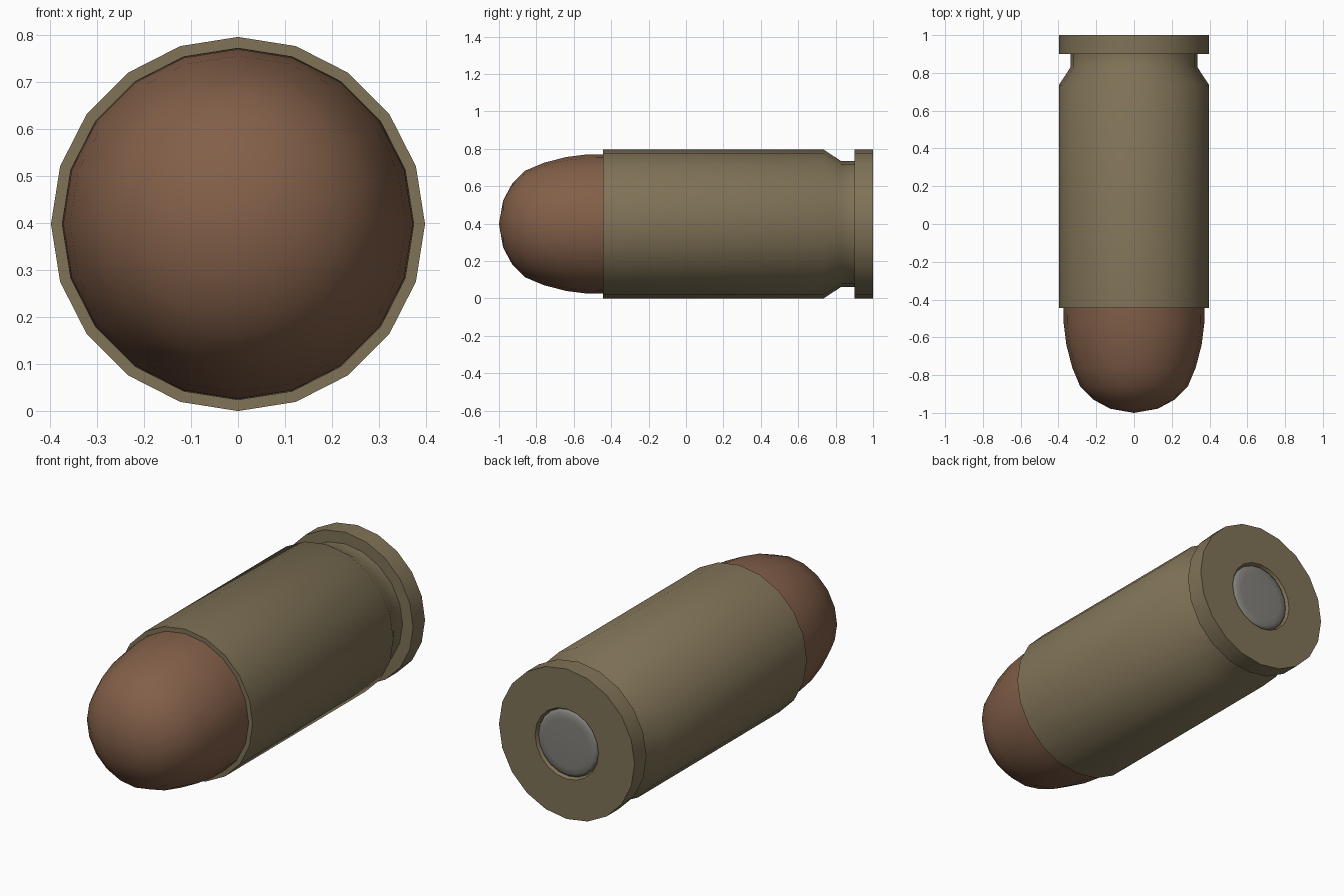
import bpy, bmesh, math

if "Cube" in bpy.data.objects:
    bpy.data.objects.remove(bpy.data.objects["Cube"])

SIDES = 20
AXIS_Z = 0.398


def material(name, rgb):
    m = bpy.data.materials.new(name)
    m.diffuse_color = (*rgb, 1)
    m.use_nodes = True
    m.node_tree.nodes["Principled BSDF"].inputs["Base Color"].default_value = m.diffuse_color
    return m


def lathe(name, profile, mat, smooth_angle):
    """Revolve (y, radius) points about the long axis; radius 0 makes a pole."""
    bm = bmesh.new()
    rings = []
    for y, r in profile:
        n = 1 if r == 0 else SIDES
        rings.append([bm.verts.new((r * math.sin(2 * math.pi * i / SIDES), y,
                                    AXIS_Z + r * math.cos(2 * math.pi * i / SIDES)))
                      for i in range(n)])
    for a, b in zip(rings, rings[1:]):
        for i in range(SIDES):
            j = (i + 1) % SIDES
            quad = [a[i % len(a)], a[j % len(a)], b[j % len(b)], b[i % len(b)]]
            bm.faces.new(list(dict.fromkeys(quad)))
    bmesh.ops.recalc_face_normals(bm, faces=bm.faces)
    me = bpy.data.meshes.new(name)
    bm.to_mesh(me)
    bm.free()
    me.materials.append(mat)
    ob = bpy.data.objects.new(name, me)
    bpy.context.collection.objects.link(ob)
    bpy.ops.object.select_all(action='DESELECT')
    ob.select_set(True)
    bpy.context.view_layer.objects.active = ob
    bpy.ops.object.shade_smooth_by_angle(angle=math.radians(smooth_angle))
    return ob


brass = material("dull_brass", (0.216, 0.171, 0.095))
copper = material("copper", (0.225, 0.115, 0.066))
steel = material("grey_steel", (0.22, 0.213, 0.195))

# Case: mouth lip, straight body, tapered groove, rim, base with primer pocket
lathe("case", [(-0.40, 0), (-0.40, 0.372), (-0.445, 0.374), (-0.445, 0.398),
               (0.735, 0.398), (0.83, 0.336), (0.90, 0.336), (0.90, 0.398),
               (1.0, 0.398), (1.0, 0.186), (0.982, 0.178), (0.982, 0)], brass, 42)

# Rounded bullet
lathe("bullet", [(-1.0, 0), (-0.978, 0.125), (-0.93, 0.215), (-0.86, 0.285),
                 (-0.76, 0.327), (-0.64, 0.358), (-0.53, 0.372),
                 (-0.42, 0.373), (-0.42, 0)], copper, 42)

# Primer disc with a softened edge
lathe("primer", [(0.975, 0), (0.975, 0.177), (0.988, 0.174), (0.996, 0.16),
                 (0.998, 0.13), (0.998, 0)], steel, 60)
